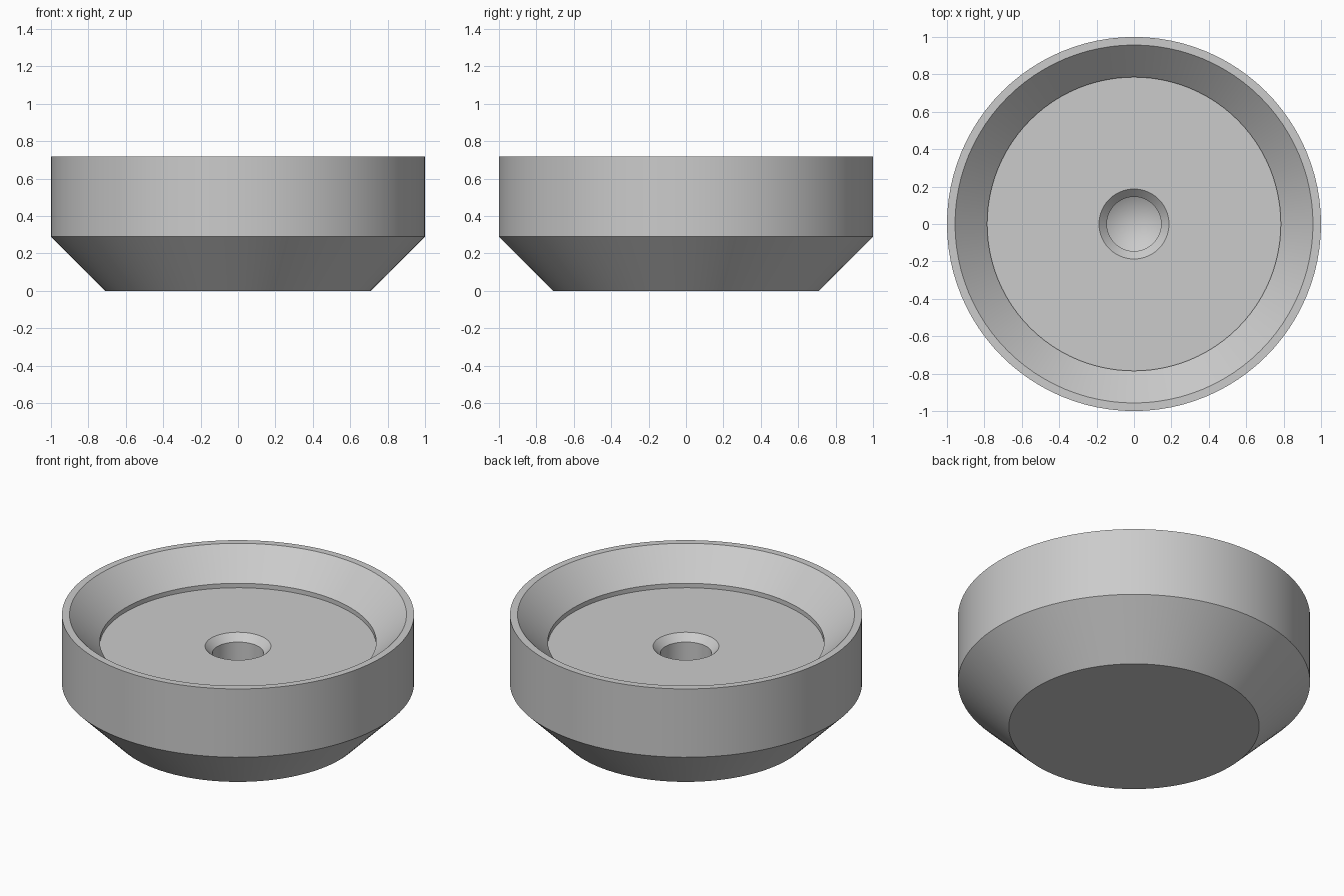
import bpy, bmesh, math

cube = bpy.data.objects.get("Cube")
if cube:
    bpy.data.objects.remove(cube, do_unlink=True)

SEGMENTS = 96

# Plain grey finish
grey = bpy.data.materials.new("light_grey")
grey.use_nodes = True
colour = (0.6, 0.6, 0.6, 1.0)
grey.diffuse_color = colour
grey.node_tree.nodes["Principled BSDF"].inputs["Base Color"].default_value = colour


def lathe(name, profile, material):
    """Revolve (radius, height) points around the z axis."""
    bm = bmesh.new()
    verts = [bm.verts.new((r, 0, z)) for r, z in profile]
    edges = [bm.edges.new(pair) for pair in zip(verts, verts[1:])]
    bmesh.ops.spin(bm, geom=verts + edges, cent=(0, 0, 0), axis=(0, 0, 1),
                   angle=math.tau, steps=SEGMENTS, use_merge=False)
    bmesh.ops.remove_doubles(bm, verts=bm.verts, dist=0.0001)
    bmesh.ops.recalc_face_normals(bm, faces=bm.faces)
    mesh = bpy.data.meshes.new(name)
    bm.to_mesh(mesh)
    bm.free()
    mesh.materials.append(material)
    obj = bpy.data.objects.new(name, mesh)
    bpy.context.collection.objects.link(obj)
    return obj


dish = lathe("round_dish", [
    (0, 0), (0.711, 0),              # flat underside
    (1, 0.289), (1, 0.717),          # tapered foot and outer wall
    (0.957, 0.717),                  # narrow rim
    (0.785, 0.547), (0.785, 0.519),  # sloped lip and shallow step
    (0.187, 0.519), (0.145, 0.477),  # floor and countersink
    (0.145, 0.22), (0, 0.135),       # drilled hole with conical end
], grey)

# Smooth curved walls, keep the profile corners sharp
bpy.ops.object.select_all(action="DESELECT")
dish.select_set(True)
bpy.context.view_layer.objects.active = dish
bpy.ops.object.shade_smooth_by_angle(angle=math.radians(25))
